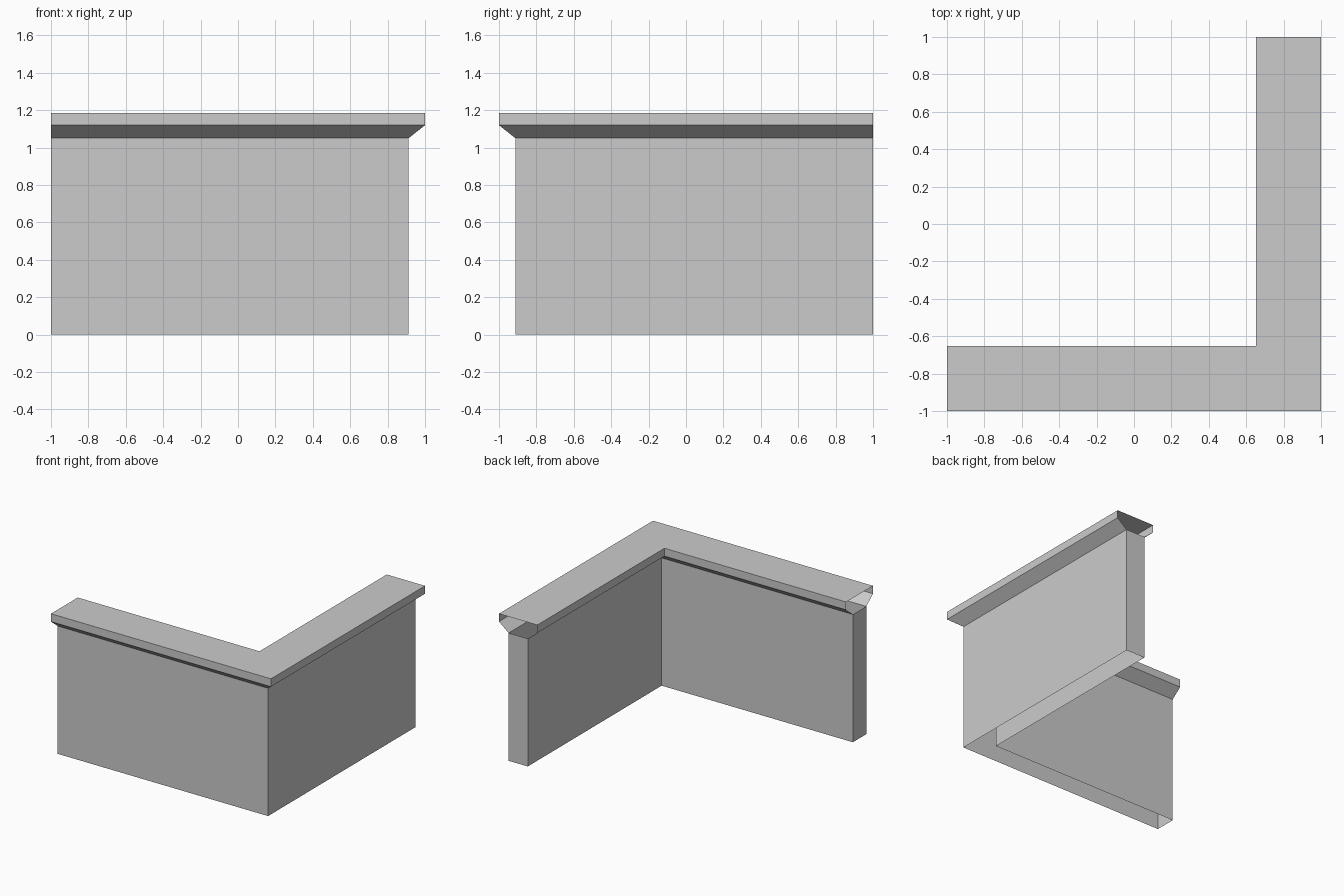
import bpy
import bmesh

cube = bpy.data.objects.get("Cube")
if cube:
    bpy.data.objects.remove(cube, do_unlink=True)

# Distances from the centre to the wall faces and the coping edges
WALL_OUT, WALL_IN = 0.912, 0.738
CAP_OUT, CAP_IN = 1.0, 0.652
WALL_TOP, LIP, CAP_TOP = 1.05, 1.12, 1.185

grey = bpy.data.materials.new("plain grey")
grey.use_nodes = True
colour = (0.6, 0.6, 0.6, 1)
grey.diffuse_color = colour
grey.node_tree.nodes["Principled BSDF"].inputs["Base Color"].default_value = colour


def corner_sweep(name, profile, close_ends=False):
    """Sweep an open (distance, height) profile round the mitred corner."""
    bm = bmesh.new()
    rows = [[bm.verts.new(p) for p in ((-1, -d, z), (d, -d, z), (d, 1, z))]
            for d, z in profile]
    for low, high in zip(rows, rows[1:]):
        for i in range(2):
            bm.faces.new((low[i], low[i + 1], high[i + 1], high[i]))
    if close_ends:
        bm.faces.new([row[0] for row in reversed(rows)][::-1])
        bm.faces.new([row[2] for row in reversed(rows)])
    bm.normal_update()
    # End faces point away from the arms
    for f in bm.faces:
        if len({round(v.co.x, 4) for v in f.verts}) == 1 and f.verts[0].co.x < -0.99 and f.normal.x > 0:
            f.normal_flip()
        if len({round(v.co.y, 4) for v in f.verts}) == 1 and f.verts[0].co.y > 0.99 and f.normal.y < 0:
            f.normal_flip()
    mesh = bpy.data.meshes.new(name)
    bm.to_mesh(mesh)
    bm.free()
    mesh.materials.append(grey)
    obj = bpy.data.objects.new(name, mesh)
    bpy.context.collection.objects.link(obj)
    return obj


# Hollow shell walls, closed at both ends, open above and below
outer = [(WALL_OUT, 0), (WALL_OUT, WALL_TOP)]
inner = [(WALL_IN, WALL_TOP), (WALL_IN, 0)]
wall = corner_sweep("corner_wall", outer + inner, close_ends=True)

# Remove the hidden top strip so the shell runs on into the coping
bm = bmesh.new()
bm.from_mesh(wall.data)
tops = [f for f in bm.faces if f.normal.z > 0.9]
bmesh.ops.delete(bm, geom=tops, context="FACES")
bm.to_mesh(wall.data)
bm.free()

# Flared coping with open ends
corner_sweep("coping", [(WALL_OUT, WALL_TOP), (CAP_OUT, LIP), (CAP_OUT, CAP_TOP),
                        (CAP_IN, CAP_TOP), (CAP_IN, LIP), (WALL_IN, WALL_TOP)])
